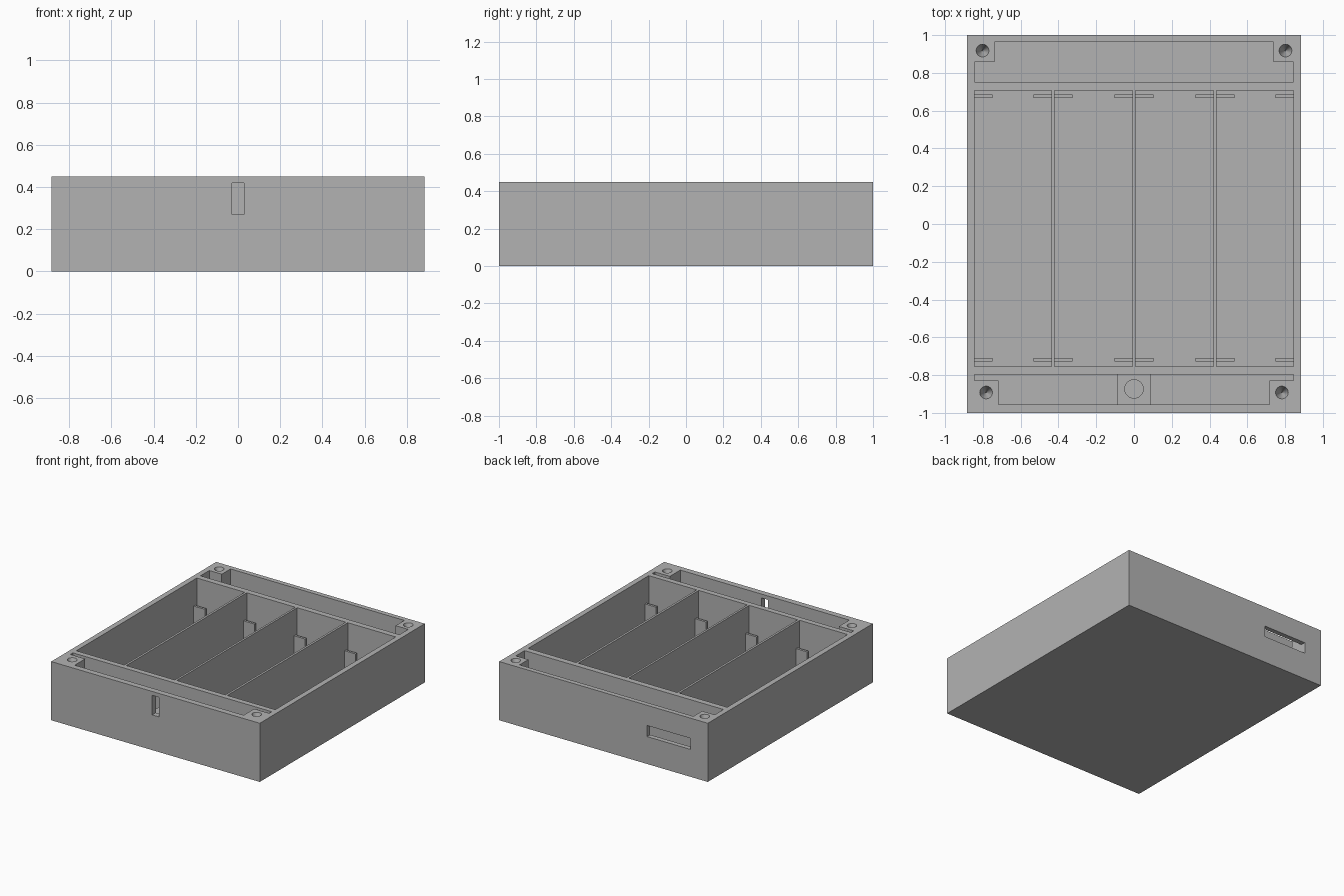
import bpy, bmesh

cube = bpy.data.objects.get("Cube")
if cube:
    bpy.data.objects.remove(cube, do_unlink=True)

HEIGHT, FLOOR, ABOVE = 0.45, 0.04, 0.55

grey = bpy.data.materials.new("plain grey")
grey.use_nodes = True
colour = (0.45, 0.45, 0.45, 1)
grey.diffuse_color = colour
grey.node_tree.nodes["Principled BSDF"].inputs["Base Color"].default_value = colour


def prism(name, outline, z0, z1):
    """Extrude a flat outline upwards from z0 to z1."""
    bm = bmesh.new()
    face = bm.faces.new([bm.verts.new((x, y, z0)) for x, y in outline])
    grown = bmesh.ops.extrude_face_region(bm, geom=[face])["geom"]
    top = [v for v in grown if isinstance(v, bmesh.types.BMVert)]
    bmesh.ops.translate(bm, verts=top, vec=(0, 0, z1 - z0))
    bmesh.ops.recalc_face_normals(bm, faces=bm.faces)
    return finish(name, bm)


def finish(name, bm):
    mesh = bpy.data.meshes.new(name)
    bm.to_mesh(mesh)
    bm.free()
    mesh.materials.append(grey)
    obj = bpy.data.objects.new(name, mesh)
    bpy.context.collection.objects.link(obj)
    return obj


def box(name, x0, x1, y0, y1, z0, z1):
    return prism(name, [(x0, y0), (x1, y0), (x1, y1), (x0, y1)], z0, z1)


def round_cutter(x, y, z0, z1, r_low, r_high):
    bm = bmesh.new()
    bmesh.ops.create_cone(bm, cap_ends=True, segments=32, radius1=r_low,
                          radius2=r_high, depth=z1 - z0)
    bmesh.ops.translate(bm, verts=bm.verts, vec=(x, y, (z0 + z1) / 2))
    return finish("round_cutter", bm)


def cut(target, cutter):
    cutter.hide_render = True
    mod = target.modifiers.new("cut", "BOOLEAN")
    mod.operation, mod.solver, mod.object = "DIFFERENCE", "EXACT", cutter
    bpy.context.view_layer.objects.active = target
    bpy.ops.object.modifier_apply(modifier=mod.name)
    bpy.data.objects.remove(cutter, do_unlink=True)


def stepped_cavity(y_wide, y_step, y_end, x_wide, x_end):
    """End compartment that narrows between the two screw posts."""
    half = [(x_wide, y_wide), (x_wide, y_step), (x_end, y_step), (x_end, y_end)]
    outline = half + [(-x, y) for x, y in reversed(half)]
    return prism("cavity_cutter", outline, FLOOR, ABOVE)


# Outer case
case = box("case", -0.885, 0.885, -1, 1, 0, HEIGHT)

# Four long bays with thin dividers between them
BAY_Y = (-0.754, 0.706)
bays = [(0.008, 0.42), (0.437, 0.844)]
bays += [(-b, -a) for a, b in bays]
for x0, x1 in bays:
    cut(case, box("bay_cutter", x0, x1, *BAY_Y, FLOOR, ABOVE))

# Rear and front compartments, leaving corner posts
cut(case, stepped_cavity(0.751, 0.857, 0.963, 0.844, 0.738))
cut(case, stepped_cavity(-0.796, -0.828, -0.955, 0.844, 0.717))

# Front lever slot and rear connector slot
cut(case, box("slot_cutter", -0.028, 0.028, -1.1, -0.9, 0.27, 0.42))
cut(case, box("slot_cutter", -0.737, -0.37, 0.9, 1.1, 0.21, 0.295))

# Tapered screw holes in the posts
for side in (-1, 1):
    for x, y in ((0.802, 0.918), (0.783, -0.892)):
        cut(case, round_cutter(side * x, y, HEIGHT - 0.1, HEIGHT + 0.01, 0.001, 0.037))

# Contact retaining tabs at both ends of every bay
for x0, x1 in bays:
    for y0, y1 in ((0.667, 0.685), (-0.727, -0.709)):
        box("contact_tab", x0 - 0.002, x0 + 0.095, y0, y1, FLOOR - 0.002, 0.25)
        box("contact_tab", x1 - 0.095, x1 + 0.002, y0, y1, FLOOR - 0.002, 0.25)

# Switch mount with a round socket behind the front slot
mount = box("switch_mount", -0.088, 0.088, -0.957, -0.794, FLOOR - 0.002, 0.25)
cut(mount, round_cutter(0, -0.873, 0.1, 0.3, 0.049, 0.049))

# Smooth the round holes while keeping the edges crisp
for obj in (case, mount):
    bpy.ops.object.select_all(action="DESELECT")
    obj.select_set(True)
    bpy.context.view_layer.objects.active = obj
    bpy.ops.object.shade_smooth_by_angle(angle=0.5)
